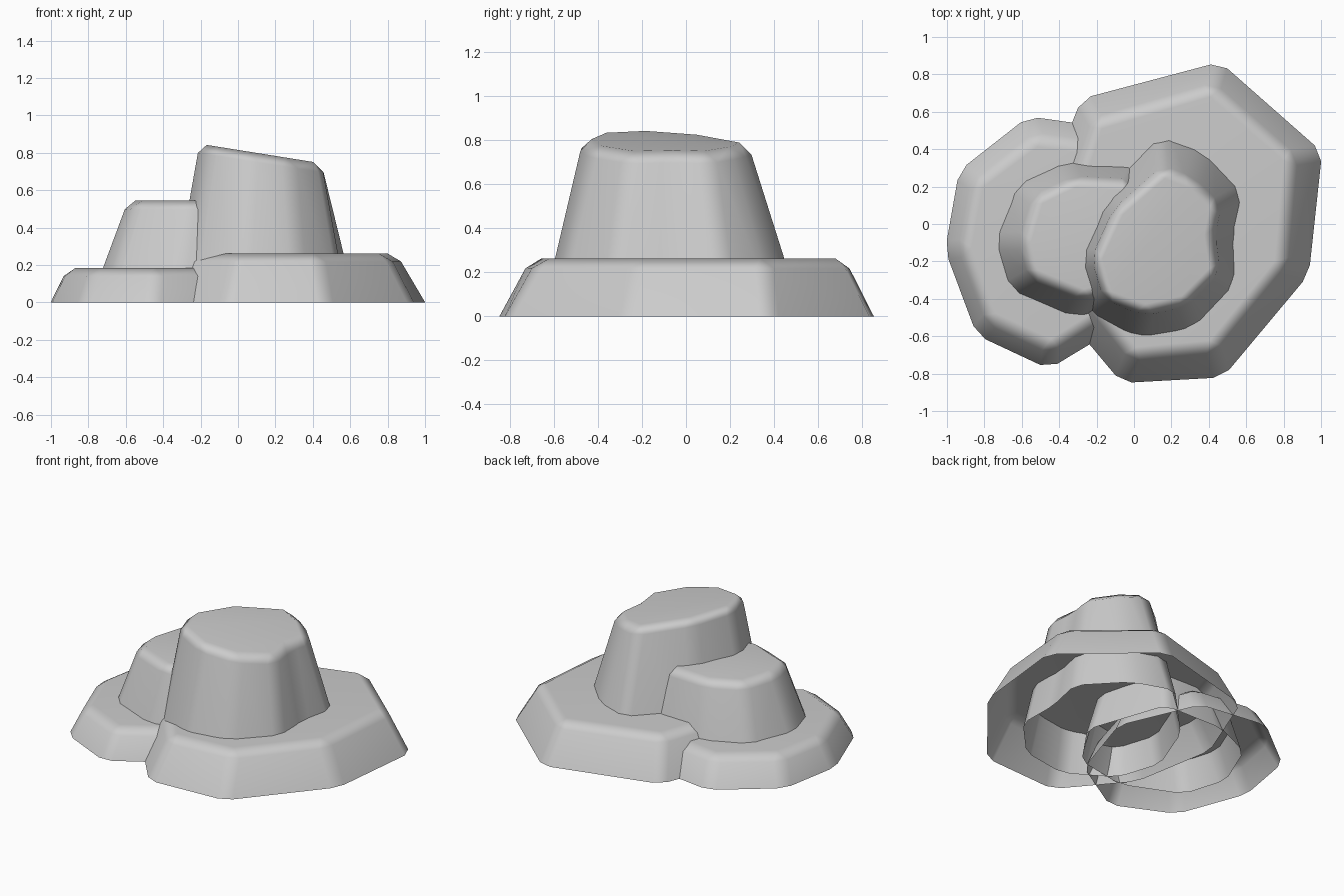
import bpy, bmesh
from mathutils import Vector

if "Cube" in bpy.data.objects:
    bpy.data.objects.remove(bpy.data.objects["Cube"])


def rock(name, z_low, low, top, z_top, tilt=0.0, bevel=0.05):
    """Open-bottomed faceted mound: low outline seen at z_low, top outline at z_top."""
    bm = bmesh.new()
    bottom_ring, top_ring = [], []
    for (lx, ly), (tx, ty) in zip(low, top):
        b = Vector((tx, ty, z_top + tilt * tx))
        a = Vector((lx, ly, z_low))
        # carry the wall slope down to the ground
        ground = b + (a - b) * (b.z / (b.z - a.z))
        bottom_ring.append(bm.verts.new(ground))
        top_ring.append(bm.verts.new(b))
    n = len(low)
    for i in range(n):
        j = (i + 1) % n
        bm.faces.new((bottom_ring[i], bottom_ring[j], top_ring[j], top_ring[i]))
    bm.faces.new(top_ring)
    bmesh.ops.recalc_face_normals(bm, faces=bm.faces)
    if max(bm.faces, key=lambda f: f.calc_center_median().z).normal.z < 0:
        bmesh.ops.reverse_faces(bm, faces=bm.faces)
    edges = [e for e in bm.edges if not e.is_boundary]
    bmesh.ops.bevel(bm, geom=edges, offset=bevel, segments=1, profile=0.5,
                    affect='EDGES', clamp_overlap=True)
    for f in bm.faces:
        f.smooth = True
    mesh = bpy.data.meshes.new(name)
    bm.to_mesh(mesh)
    bm.free()
    obj = bpy.data.objects.new(name, mesh)
    bpy.context.collection.objects.link(obj)
    obj.modifiers.new("face_weighted_shading", 'WEIGHTED_NORMAL')
    return obj


# wide slab on the right
rock("large_base_slab", 0.0,
     [(-.28, .67), (.46, .866), (1.006, .385), (.935, -.27),
      (.475, -.82), (-.065, -.85), (-.40, -.45), (-.50, .12)],
     [(-.21, .55), (.42, .735), (.85, .36), (.80, -.22),
      (.43, -.67), (-.01, -.71), (-.27, -.38), (-.36, .10)], 0.262)

# lower slab on the left
rock("small_base_slab", 0.0,
     [(-.10, .51), (-.565, .575), (-.935, .285), (-1.01, -.14),
      (-.84, -.595), (-.455, -.775), (-.05, -.53), (.12, .0)],
     [(-.12, .41), (-.53, .465), (-.855, .22), (-.92, -.13),
      (-.775, -.515), (-.44, -.67), (-.09, -.45), (.03, .0)], 0.185)

# tall boulder with a sloping top and a dent on its right side
rock("tall_rock", 0.26,
     [(.14, .465), (.37, .38), (.575, .165), (.525, -.065), (.538, -.32),
      (.32, -.55), (.03, -.605), (-.24, -.46), (-.325, -.19), (-.19, .14)],
     [(.155, .30), (.31, .24), (.455, .10), (.425, -.06), (.455, -.255),
      (.28, -.43), (.06, -.48), (-.155, -.40), (-.22, -.18), (-.10, .08)],
     0.815, tilt=-0.16)

# shorter boulder leaning against it
rock("short_rock", 0.185,
     [(.03, .32), (-.36, .33), (-.62, .21), (-.735, -.09),
      (-.66, -.35), (-.32, -.495), (.0, -.43), (.18, -.15)],
     [(-.02, .23), (-.325, .245), (-.53, .145), (-.60, -.09),
      (-.55, -.285), (-.27, -.40), (-.03, -.34), (.07, -.13)], 0.545)
